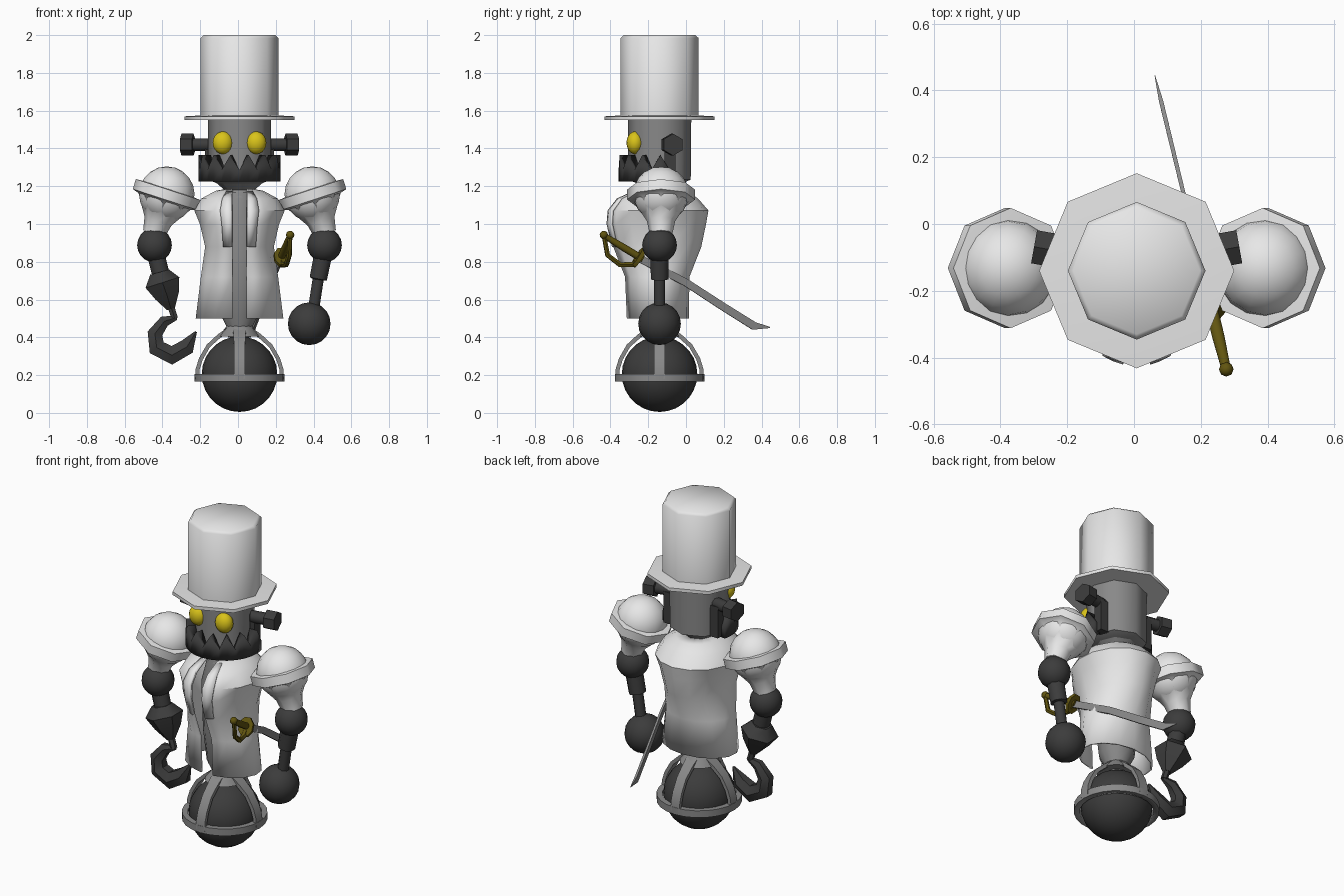
import bpy, bmesh
from math import sin, cos, pi, radians
from mathutils import Vector, Matrix

cube = bpy.data.objects.get("Cube")
if cube:
    bpy.data.objects.remove(cube, do_unlink=True)

CX, CY = 0.008, -0.14   # main upright axis


def material(name, r, g, b):
    m = bpy.data.materials.new(name)
    m.use_nodes = True
    m.diffuse_color = (r, g, b, 1)
    m.node_tree.nodes["Principled BSDF"].inputs["Base Color"].default_value = (r, g, b, 1)
    return m


WHITE = material("white cloth", 0.8, 0.8, 0.8)
GREY = material("grey metal", 0.25, 0.25, 0.25)
DARK = material("dark iron", 0.045, 0.045, 0.045)
YELLOW = material("yellow eye", 0.7, 0.55, 0.01)
BRASS = material("old brass", 0.12, 0.09, 0.005)


def finish(name, bm, mat, angle=50):
    bmesh.ops.recalc_face_normals(bm, faces=bm.faces)
    me = bpy.data.meshes.new(name)
    bm.to_mesh(me)
    bm.free()
    ob = bpy.data.objects.new(name, me)
    bpy.context.collection.objects.link(ob)
    me.materials.append(mat)
    bpy.ops.object.select_all(action="DESELECT")
    ob.select_set(True)
    bpy.context.view_layer.objects.active = ob
    bpy.ops.object.shade_smooth_by_angle(angle=radians(angle))
    return ob


def skin(rings, closed=True, caps=True):
    """Bridge equal rings of points into a surface."""
    bm = bmesh.new()
    vs = [[bm.verts.new(p) for p in ring] for ring in rings]
    n = len(vs[0])
    for a, b in zip(vs, vs[1:]):
        for i in range(n if closed else n - 1):
            j = (i + 1) % n
            bm.faces.new((a[i], a[j], b[j], b[i]))
    if caps:
        bm.faces.new(vs[0])
        bm.faces.new(vs[-1])
    return bm


def lathe(name, profile, mat, at=(CX, CY, 0), n=8, tilt=0):
    m = Matrix.Translation(at) @ Matrix.Rotation(tilt, 4, "Y")
    rings = [[m @ Vector((r * cos(2 * pi * i / n), r * sin(2 * pi * i / n), z))
              for i in range(n)] for r, z in profile]
    return finish(name, skin(rings), mat)


def ball(name, at, r, mat, n=16, scale=(1, 1, 1)):
    bm = bmesh.new()
    m = Matrix.Translation(at) @ Matrix.Diagonal((*scale, 1))
    bmesh.ops.create_uvsphere(bm, u_segments=n, v_segments=n // 2 + 2, radius=r, matrix=m)
    return finish(name, bm, mat)


def tube(name, pts, radii, mat, n=8, ref=(0, 1, 0), flat=1.0):
    """Sweep an n-sided section along points; flat scales it along ref."""
    pts = [Vector(p) for p in pts]
    rings = []
    for k, p in enumerate(pts):
        t = (pts[min(k + 1, len(pts) - 1)] - pts[max(k - 1, 0)]).normalized()
        b = Vector(ref)
        b = (b - t * b.dot(t)).normalized()
        a = b.cross(t)
        angs = [2 * pi * (i + 0.5) / n for i in range(n)]
        rings.append([p + radii[k] * (a * cos(q) + b * flat * sin(q)) for q in angs])
    return finish(name, skin(rings), mat)


# Top hat
lathe("hat_crown", [(0.206, 1.56), (0.206, 1.985), (0.19, 2.0)], WHITE)
lathe("hat_brim", [(0.2, 1.55), (0.292, 1.55), (0.292, 1.57), (0.2, 1.575)], WHITE)

# Head and neck
lathe("head", [(0.12, 1.215), (0.165, 1.235), (0.168, 1.56)], GREY)
lathe("neck", [(0.1, 1.14), (0.08, 1.18), (0.13, 1.225)], GREY)

# Jagged jaw: half ring with saw-tooth top edge
low, high = [], []
for i in range(17):
    q = pi - 0.25 + (pi + 0.5) * i / 16
    x, y = CX + 0.217 * cos(q), CY + 0.217 * sin(q)
    low.append((x, y, 1.225))
    high.append((x, y, 1.285 if i % 2 == 0 else 1.365))
jaw = finish("jaw", skin([low, high], closed=False, caps=False), DARK, 30)
mod = jaw.modifiers.new("thickness", "SOLIDIFY")
mod.thickness = 0.05
mod.offset = -1

for s, side in ((1, "left"), (-1, "right")):
    # Eyes, jaw hinges and bolts
    ball(side + "_eye", (CX + s * 0.088, -0.27, 1.43), 0.06, YELLOW, 16, (0.9, 0.75, 1))
    hinge_x = CX + s * 0.155
    tube(side + "_jaw_hinge", [(hinge_x, -0.085, 1.23), (hinge_x, -0.085, 1.42)],
         [0.04, 0.04], DARK, 4)
    axis = Vector((s, 0.18, 0)).normalized()
    root = Vector((CX + s * 0.13, -0.1, 1.42))
    tube(side + "_bolt_shaft", [root, root + axis * 0.13], [0.035] * 2, DARK, 8)
    tube(side + "_bolt_head", [root + axis * 0.115, root + axis * 0.18],
         [0.058] * 2, DARK, 6, (0, 0, 1))

    # Shoulder: dome, tilted flange and tapering sleeve
    at = (CX + s * 0.385, CY + 0.008, 1.158)
    ball(side + "_shoulder_dome", at, 0.147, WHITE)
    lathe(side + "_shoulder_sleeve",
          [(0.06, -0.22), (0.075, -0.15), (0.145, -0.04), (0.18, -0.03),
           (0.18, 0.025), (0.12, 0.03)], WHITE, at, 8, -s * radians(18))
    ball(side + "_elbow", (CX + s * 0.45, CY, 0.888), 0.092, DARK)

# Left forearm with round fist
tube("left_forearm", [(0.455, CY, 0.86), (0.425, CY, 0.71), (0.424, CY, 0.705), (0.4, CY, 0.55)],
     [0.052, 0.05, 0.032, 0.032], DARK)
ball("left_fist", (0.377, CY, 0.472), 0.113, DARK)

# Right forearm, cone cuff and hook
tube("right_forearm", [(-0.44, CY, 0.86), (-0.4, CY, 0.7)], [0.05, 0.05], DARK)
tube("right_cuff", [(-0.415, CY, 0.745), (-0.4, CY, 0.69), (-0.375, CY, 0.62), (-0.355, CY, 0.55)],
     [0.06, 0.108, 0.075, 0.025], DARK, 6)
tube("hook_stem", [(-0.36, CY, 0.58), (-0.335, CY, 0.5)], [0.02, 0.02], DARK, 6)
tube("hook", [(-0.325, CY, 0.505), (-0.39, CY, 0.485), (-0.44, CY, 0.42), (-0.43, CY, 0.345),
              (-0.35, CY, 0.305), (-0.27, CY, 0.35), (-0.222, CY, 0.43)],
     [0.014, 0.034, 0.046, 0.054, 0.057, 0.05, 0.006], DARK, 6, flat=0.9)

# Long coat: open shell with a slit down the front, rows are (z, half width, front y, back y)
COAT = [(0.5, 0.228, -0.31, 0.01), (0.72, 0.2, -0.32, 0.012), (0.88, 0.177, -0.385, 0.075),
        (1.0, 0.205, -0.412, 0.1), (1.07, 0.235, -0.405, 0.113), (1.13, 0.2, -0.36, 0.06),
        (1.17, 0.125, -0.28, 0.0), (1.18, 0.07, -0.22, -0.06)]


def coat_part(name, rows, start, end, steps, grow=1.0, thick=0.012):
    rings = []
    for z, w, f, b in rows:
        mid, dep = (f + b) / 2, (b - f) / 2 * grow
        gap = 0.038 / w   # keeps the slit parallel
        q = [-pi / 2 + gap + (start + (end - start) * i / steps) * (2 * pi - 2 * gap)
             for i in range(steps + 1)]
        rings.append([(CX + w * grow * cos(a), mid + dep * sin(a), z) for a in q])
    ob = finish(name, skin(rings, closed=False, caps=False), WHITE, 40)
    m = ob.modifiers.new("thickness", "SOLIDIFY")
    m.thickness = thick
    m.offset = 0


coat_part("coat", COAT, 0, 1, 14)
coat_part("left_lapel", COAT[2:7], 0, 0.045, 2, 1.03)
coat_part("right_lapel", COAT[2:7], 0.955, 1, 2, 1.03)

# Inner column and flared hub
lathe("torso_column", [(0.06, 0.4), (0.07, 0.46), (0.1, 0.52), (0.12, 0.7), (0.13, 1.0), (0.09, 1.17)],
      GREY, n=12)

# Ball wheel and its cage
ball("ball_wheel", (CX, CY, 0.205), 0.2, DARK, 24)
lathe("cage_hub", [(0.06, 0.405), (0.11, 0.405), (0.08, 0.445), (0.06, 0.47)], GREY, n=16)
ring = lathe("cage_ring", [(0.205, 0.165), (0.237, 0.165), (0.237, 0.207), (0.205, 0.207),
                           (0.205, 0.165)], GREY, n=24)
bm = bmesh.new()
bm.from_mesh(ring.data)
bmesh.ops.delete(bm, geom=[f for f in bm.faces if len(f.verts) > 4], context="FACES_ONLY")
bmesh.ops.remove_doubles(bm, verts=bm.verts, dist=0.0001)
bm.to_mesh(ring.data)
bm.free()
for k in range(4):
    d = Vector((cos(k * pi / 2), sin(k * pi / 2), 0))
    path = [(0.06, 0.44), (0.11, 0.405), (0.165, 0.355), (0.205, 0.285), (0.222, 0.23), (0.224, 0.18)]
    tube("cage_arm_%d" % (k + 1), [Vector((CX, CY, z)) + d * r for r, z in path],
         [0.018, 0.016, 0.015, 0.015, 0.015, 0.015], GREY, 4, (-d.y, d.x, 0), 2.8)


# Sabre hanging on the left hip, lying in one slanted upright plane
def hip(y, z):
    return Vector((0.275 - 0.243 * (y + 0.43), y, z))


SIDE = (1, 0.243, 0)
tube("sabre_blade", [hip(-0.24, 0.815), hip(0, 0.69), hip(0.2, 0.56), hip(0.36, 0.46), hip(0.445, 0.452)],
     [0.028, 0.028, 0.029, 0.03, 0.004], GREY, 4, SIDE, 0.3)
tube("sabre_grip", [hip(-0.435, 0.94), hip(-0.33, 0.875), hip(-0.23, 0.815)],
     [0.015, 0.02, 0.02], BRASS, 8, SIDE)
ball("sabre_pommel", hip(-0.435, 0.942), 0.022, BRASS, 8)
tube("sabre_hand_guard", [hip(-0.435, 0.94), hip(-0.415, 0.835), hip(-0.35, 0.785),
                          hip(-0.28, 0.785), hip(-0.235, 0.83)],
     [0.012, 0.014, 0.015, 0.016, 0.016], BRASS, 6, SIDE)
tube("sabre_guard_plate", [hip(-0.26, 0.828), hip(-0.242, 0.816)], [0.058, 0.058], BRASS, 8, SIDE, 0.75)
